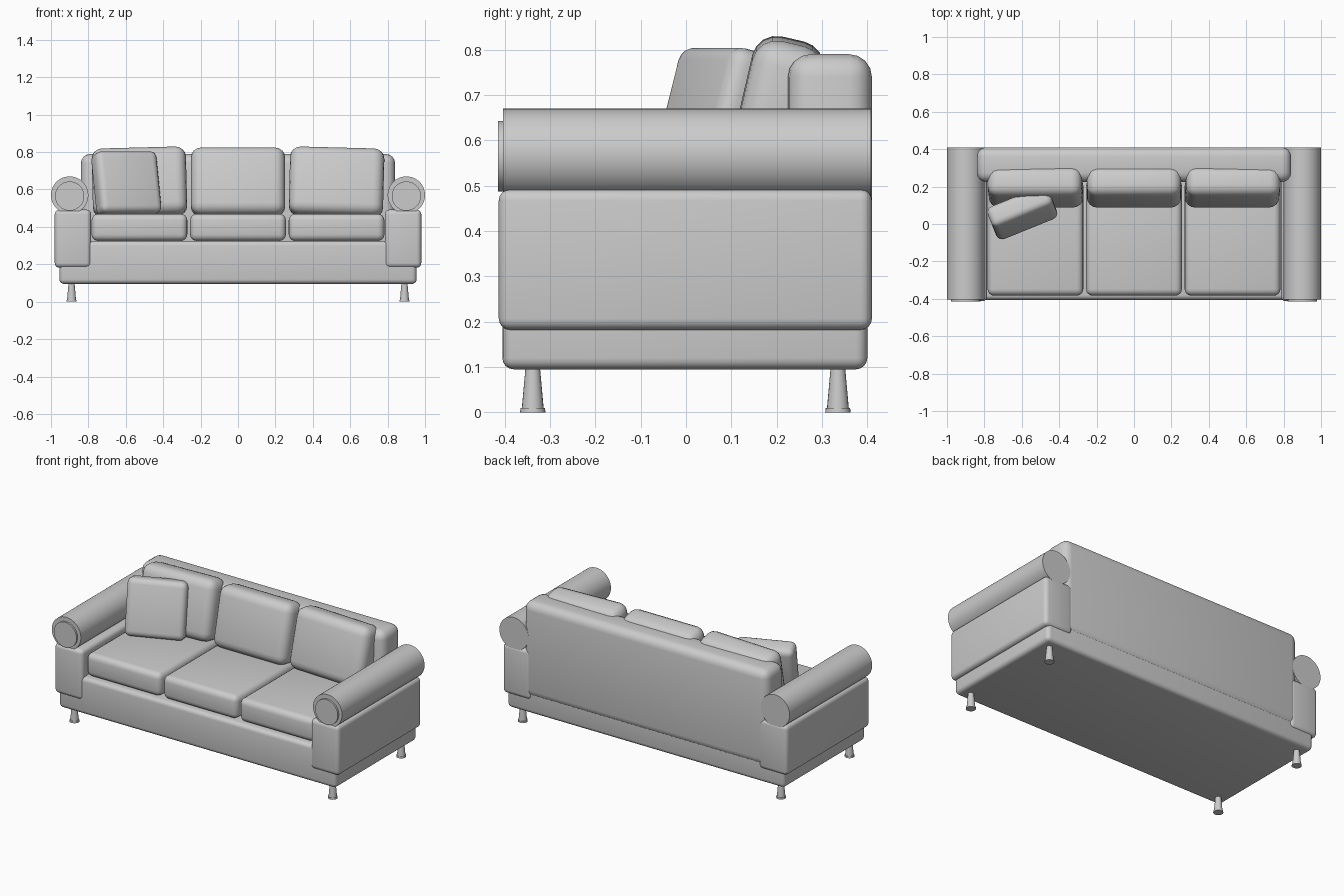
import bpy, bmesh
from math import radians
from mathutils import Matrix, Euler

if "Cube" in bpy.data.objects:
    bpy.data.objects.remove(bpy.data.objects["Cube"], do_unlink=True)

fabric = bpy.data.materials.new("grey fabric")
fabric.use_nodes = True
GREY = (0.6, 0.6, 0.6, 1)
fabric.diffuse_color = GREY
fabric.node_tree.nodes["Principled BSDF"].inputs["Base Color"].default_value = GREY


def finish(bm, name, angle):
    bmesh.ops.recalc_face_normals(bm, faces=bm.faces)
    mesh = bpy.data.meshes.new(name)
    bm.to_mesh(mesh)
    bm.free()
    mesh.materials.append(fabric)
    ob = bpy.data.objects.new(name, mesh)
    bpy.context.collection.objects.link(ob)
    bpy.ops.object.select_all(action="DESELECT")
    ob.select_set(True)
    bpy.context.view_layer.objects.active = ob
    bpy.ops.object.shade_smooth_by_angle(angle=radians(angle))
    return ob


def soft_box(name, x, y, z, bevel, segments=4):
    """Rounded box from (min, max) ranges, with its origin in its centre."""
    bm = bmesh.new()
    size = [r[1] - r[0] for r in (x, y, z)]
    bmesh.ops.create_cube(bm, size=1, matrix=Matrix.Diagonal((*size, 1)))
    bmesh.ops.bevel(bm, geom=bm.edges[:], offset=bevel, segments=segments,
                    profile=0.5, affect="EDGES")
    ob = finish(bm, name, 40)
    ob.location = [sum(r) / 2 for r in (x, y, z)]
    return ob


def cone(bm, r1, r2, depth, matrix, sides):
    bmesh.ops.create_cone(bm, cap_ends=True, segments=sides, radius1=r1,
                          radius2=r2, depth=depth, matrix=matrix)


# Frame
soft_box("base", (-0.955, 0.955), (-0.405, 0.4), (0.095, 0.325), 0.025)
soft_box("backrest", (-0.84, 0.84), (0.225, 0.41), (0.195, 0.79), 0.05)

# Arms with a rolled top and a front disc
for side, label in ((-1, "right"), (1, "left")):
    x = sorted((side * 0.785, side * 0.98))
    soft_box(label + "_arm", x, (-0.413, 0.41), (0.182, 0.492), 0.025)
    bm = bmesh.new()
    turn = Matrix.Rotation(radians(90), 4, "X")
    cone(bm, 0.1, 0.1, 0.812, Matrix.Translation((side * 0.9, 0.002, 0.57)) @ turn, 48)
    cone(bm, 0.078, 0.078, 0.02, Matrix.Translation((side * 0.9, -0.405, 0.565)) @ turn, 48)
    finish(bm, label + "_arm_roll", 40)

    # Turned legs
    for y, end in ((-0.338, "front"), (0.335, "back")):
        bm = bmesh.new()
        cone(bm, 0.024, 0.015, 0.1, Matrix.Translation((side * 0.89, y, 0.06)), 20)
        cone(bm, 0.028, 0.027, 0.01, Matrix.Translation((side * 0.89, y, 0.005)), 20)
        finish(bm, f"{end}_{label}_leg", 40)

# Three seat cushions and three leaning back cushions
for i, label in ((-1, "right"), (0, "middle"), (1, "left")):
    c = i * 0.527
    x = (c - 0.256, c + 0.256)
    soft_box(label + "_seat_cushion", x, (-0.383, 0.24), (0.325, 0.47), 0.035)
    back = soft_box(label + "_back_cushion", (c - 0.252, c + 0.252),
                    (0.115, 0.275), (0.455, 0.823), 0.055)
    back.rotation_euler = Euler((radians(-13), radians(1.5 * i), 0))

# Loose pillow turned in the corner
pillow = soft_box("throw_pillow", (-0.775, -0.425), (0.01, 0.13), (0.46, 0.8), 0.035)
pillow.location = (-0.597, 0.06, 0.632)
pillow.rotation_euler = Euler((radians(-15), 0, radians(22)))
